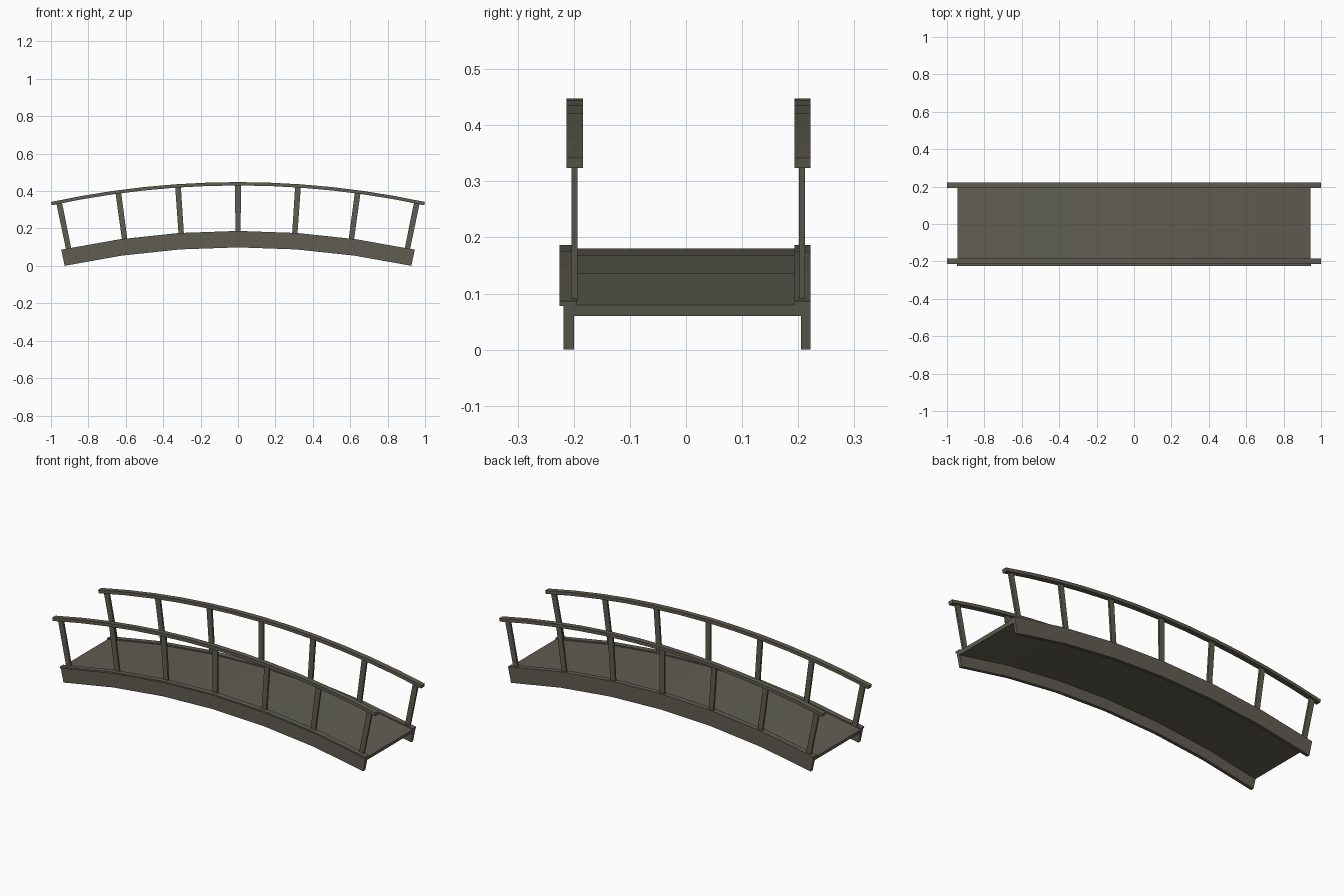
import bpy, bmesh
from math import sin, cos

cube = bpy.data.objects.get("Cube")
if cube:
    bpy.data.objects.remove(cube)

wood = bpy.data.materials.new("weathered_wood")
COLOR = (0.115, 0.11, 0.083, 1)
wood.diffuse_color = COLOR
wood.use_nodes = True
wood.node_tree.nodes["Principled BSDF"].inputs["Base Color"].default_value = COLOR

CENTRE_Z = -4.313   # centre of the arc shared by every part
HALF = 0.2116       # half angle of the arch


def arc_bar(name, r0, r1, y0, y1, a0=-HALF, a1=HALF, segments=6):
    """Sweep a rectangular section along the arch."""
    bm = bmesh.new()
    rings = []
    for i in range(segments + 1):
        a = a0 + (a1 - a0) * i / segments
        rings.append([bm.verts.new((r * sin(a), y, CENTRE_Z + r * cos(a)))
                      for r, y in ((r0, y0), (r0, y1), (r1, y1), (r1, y0))])
    for p, q in zip(rings, rings[1:]):
        for k in range(4):
            n = (k + 1) % 4
            bm.faces.new((p[k], p[n], q[n], q[k]))
    bm.faces.new(rings[0])
    bm.faces.new(rings[-1])
    bmesh.ops.recalc_face_normals(bm, faces=bm.faces)
    mesh = bpy.data.meshes.new(name)
    bm.to_mesh(mesh)
    bm.free()
    mesh.materials.append(wood)
    obj = bpy.data.objects.new(name, mesh)
    bpy.context.collection.objects.link(obj)


# Walkway
arc_bar("deck", 4.473, 4.493, -0.203, 0.208)

# Side beams, caps, handrails and posts; the two sides are offset slightly
sides = {
    "front": dict(beam=(-0.218, -0.2), cap=(-0.225, -0.195),
                  rail=(-0.213, -0.184), post=(-0.204, -0.193)),
    "back": dict(beam=(0.205, 0.222), cap=(0.193, 0.222),
                 rail=(0.193, 0.222), post=(0.201, 0.212)),
}
for side, y in sides.items():
    arc_bar(side + "_beam", 4.412, 4.492, *y["beam"])
    arc_bar(side + "_beam_cap", 4.491, 4.5, *y["cap"])
    arc_bar(side + "_handrail", 4.743, 4.761, *y["rail"], segments=12)
    for k in range(-3, 4):
        # Radial posts standing on the cap
        a = k * 0.0676
        arc_bar(f"{side}_post_{k + 4}", 4.495, 4.747, *y["post"],
                a - 0.0032, a + 0.0032, segments=1)
